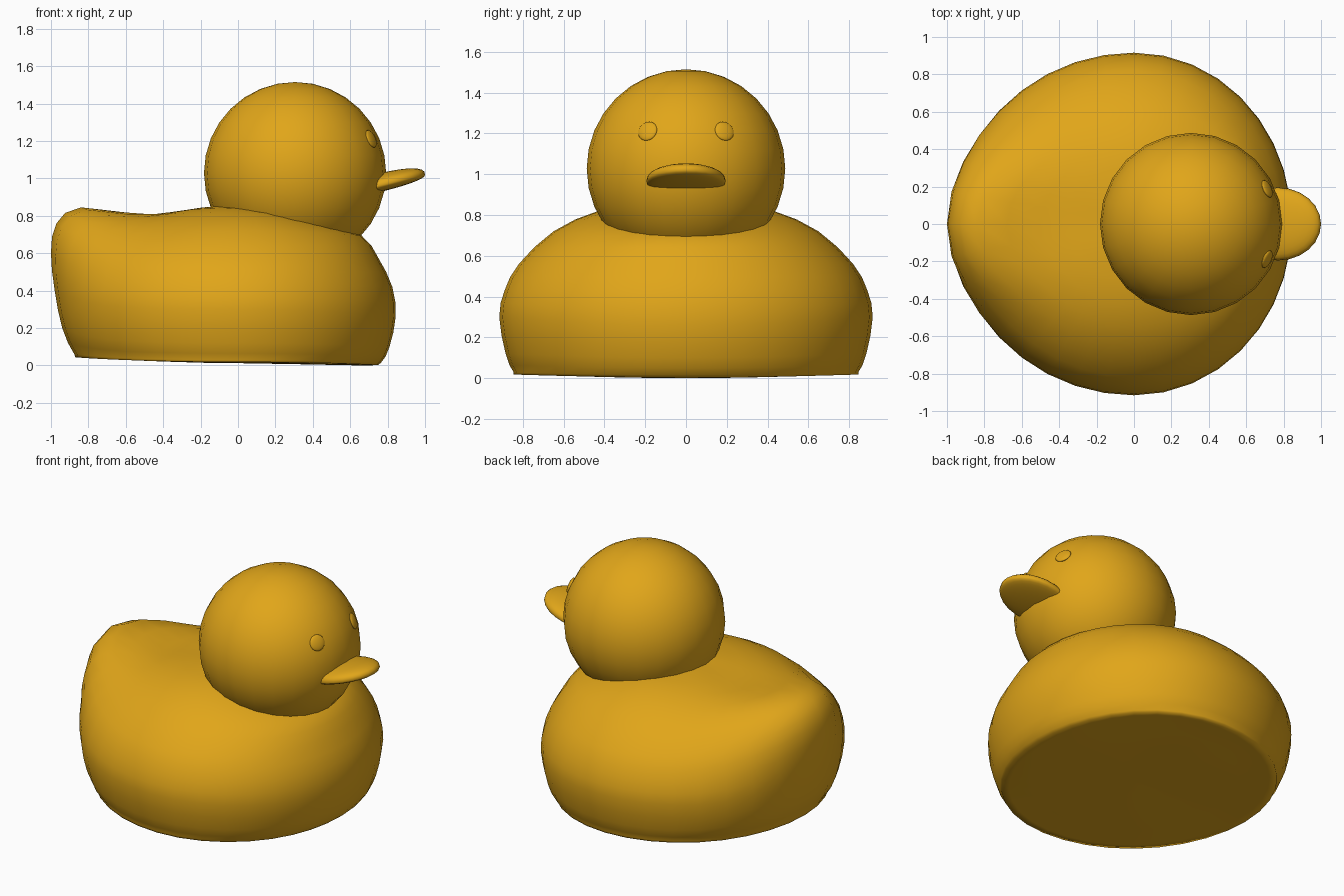
import bpy, bmesh, math
from mathutils import Vector

if "Cube" in bpy.data.objects:
    bpy.data.objects.remove(bpy.data.objects["Cube"])

yellow = bpy.data.materials.new("yellow")
yellow.diffuse_color = (0.75, 0.38, 0.01, 1)
yellow.use_nodes = True
yellow.node_tree.nodes["Principled BSDF"].inputs["Base Color"].default_value = yellow.diffuse_color


def finish(name, bm):
    bmesh.ops.recalc_face_normals(bm, faces=bm.faces)
    for f in bm.faces:
        f.smooth = True
    mesh = bpy.data.meshes.new(name)
    bm.to_mesh(mesh)
    bm.free()
    mesh.materials.append(yellow)
    obj = bpy.data.objects.new(name, mesh)
    bpy.context.collection.objects.link(obj)
    return obj


def ball(name, radius=1, segments=24, rings=16, shape=None):
    bm = bmesh.new()
    bmesh.ops.create_uvsphere(bm, u_segments=segments, v_segments=rings, radius=radius)
    if shape:
        for v in bm.verts:
            v.co = shape(v.co.copy())
    return finish(name, bm)


def smooth_path(pts, steps=2):
    """Catmull-Rom curve through the points."""
    out = []
    for i in range(len(pts) - 1):
        a, b, c, d = (pts[max(0, min(len(pts) - 1, i + k))] for k in (-1, 0, 1, 2))
        for s in range(steps):
            t = s / steps
            out.append(b + (c - a) * t / 2 + (2 * a - 5 * b + 4 * c - d) * t * t / 2
                       + (3 * b - a - 3 * c + d) * t ** 3 / 2)
    return out + [pts[-1]]


# Body: radial profiles (radius, height) blended around the vertical axis
FRONT = [(0, .012), (.4, .005), (.70, 0), (.765, .015), (.81, .10), (.843, .26), (.825, .42),
         (.75, .575), (.66, .695), (.45, .77), (.2, .83), (0, .86)]
SIDE = [(0, .012), (.4, .012), (.80, .018), (.845, .028), (.885, .12), (.916, .3), (.89, .43),
        (.82, .56), (.65, .72), (.43, .82), (.2, .85), (0, .86)]
BACK = [(0, .012), (.4, .022), (.82, .038), (.865, .05), (.92, .14), (.955, .32), (.93, .47),
        (.85, .62), (.68, .74), (.45, .81), (.22, .845), (0, .86)]
TAIL = [(0, .012), (.4, .025), (.82, .042), (.875, .06), (.94, .20), (.98, .4), (1.0, .6),
        (.97, .76), (.84, .845), (.5, .803), (.22, .84), (0, .86)]


def body_profile(angle):
    c = math.cos(angle)
    tail = max(0, -c) ** 6
    pts = []
    for f, s, b, t in zip(FRONT, SIDE, BACK, TAIL):
        end = Vector(f) if c > 0 else Vector(b).lerp(Vector(t), tail)
        pts.append(Vector(s).lerp(end, c * c))
    return smooth_path(pts)


SEGMENTS = 36
bm = bmesh.new()
columns = []
for i in range(SEGMENTS):
    a = 2 * math.pi * i / SEGMENTS
    columns.append([bm.verts.new((p.x * math.cos(a), p.x * math.sin(a), p.y))
                    for p in body_profile(a)])
for i in range(SEGMENTS):
    left, right = columns[i], columns[(i + 1) % SEGMENTS]
    for j in range(len(left) - 1):
        bm.faces.new((left[j], right[j], right[j + 1], left[j + 1]))
bmesh.ops.remove_doubles(bm, verts=bm.verts, dist=1e-4)
finish("body", bm)

# Head
HEAD = Vector((.305, 0, 1.028))
head = ball("head", .487)
head.location = HEAD


# Beak: flattened ball, tilted up towards the tip
def beak_shape(n):
    x = .77 + .23 * n.x
    height = .065 if n.z > 0 else -.035
    return Vector((x, .195 * n.y, .965 + .24 * (x - .77) + height * abs(n.z) ** .8))


ball("beak", 1, 24, 16, beak_shape)

# Eyes: shallow discs lying on the head
for side, name in ((-1, "eye_right"), (1, "eye_left")):
    direction = Vector((.41, .19 * side, .185)).normalized()
    eye = ball(name, .05, 20, 10)
    eye.scale = (1, 1, .3)
    eye.rotation_mode = 'QUATERNION'
    eye.rotation_quaternion = direction.to_track_quat('Z', 'Y')
    eye.location = HEAD + direction * .484
